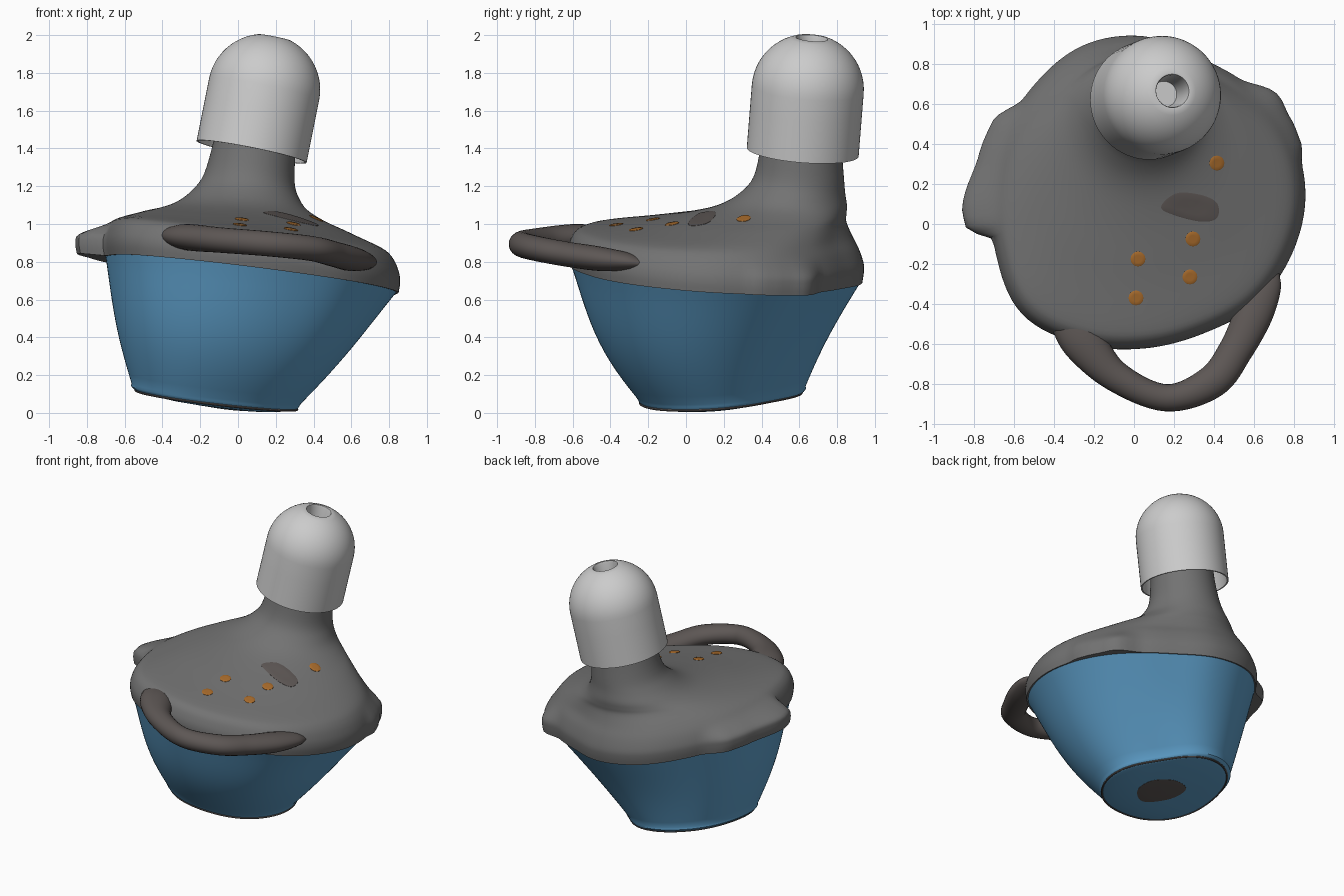
import bpy, bmesh, math
from mathutils import Vector
from mathutils.bvhtree import BVHTree

if "Cube" in bpy.data.objects:
    bpy.data.objects.remove(bpy.data.objects["Cube"])

N = 128


def material(name, col):
    m = bpy.data.materials.new(name)
    m.diffuse_color = (*col, 1)
    m.use_nodes = True
    m.node_tree.nodes["Principled BSDF"].inputs["Base Color"].default_value = m.diffuse_color
    return m


BLUE = material("blue", (0.11, 0.34, 0.58))
GREY = material("mid_grey", (0.17, 0.17, 0.17))
DARK = material("dark_brown_grey", (0.11, 0.095, 0.09))
ORANGE = material("orange", (0.40, 0.15, 0.025))


def catmull(rows, steps):
    """Smooth interpolation through a list of tuples."""
    out = []
    for i in range(len(rows) - 1):
        p0, p1 = rows[max(i - 1, 0)], rows[i]
        p2, p3 = rows[i + 1], rows[min(i + 2, len(rows) - 1)]
        for k in range(steps):
            t = k / steps
            out.append(tuple(0.5 * (2 * b + (c - a) * t + (2 * a - 5 * b + 4 * c - d) * t * t
                                    + (3 * b - a - 3 * c + d) * t ** 3)
                             for a, b, c, d in zip(p0, p1, p2, p3)))
    return out + [tuple(rows[-1])]


def skin(name, rings, mat=None, close=False, caps=True):
    """Loft a surface over rings of equal point count."""
    bm = bmesh.new()
    vs = [[bm.verts.new(p) for p in r] for r in rings]
    n = len(rings[0])
    pairs = list(zip(vs, vs[1:])) + ([(vs[-1], vs[0])] if close else [])
    for a, b in pairs:
        for i in range(n):
            j = (i + 1) % n
            bm.faces.new((a[i], a[j], b[j], b[i]))
    if caps and not close:
        bm.faces.new(vs[0])
        bm.faces.new(vs[-1])
    bmesh.ops.recalc_face_normals(bm, faces=bm.faces)
    tree = BVHTree.FromBMesh(bm)
    me = bpy.data.meshes.new(name)
    bm.to_mesh(me)
    bm.free()
    ob = bpy.data.objects.new(name, me)
    bpy.context.collection.objects.link(ob)
    if mat:
        me.materials.append(mat)
    return tree


# lid outline: radius every 22.5 degrees, plus two side tabs (angle, extra)
RADII = [.805, .785, .745, .725, .775, .79, .765, .755, .76, .80, .86, .82, .78, .765, .79, .80]
OUTLINE = [r[0] for r in catmull([(RADII[i % 16],) for i in range(-2, 19)], N // 16)][N // 8:N // 8 + N]
TABS = [(0, 0), (9, 0), (18, .03), (27, .04), (36, .065), (50, 0), (142, 0), (156, .08),
        (167, .09), (186, .145), (191, .13), (198, 0), (360, 0)]


def tab(deg):
    for (a, x), (b, y) in zip(TABS, TABS[1:]):
        if a <= deg <= b:
            t = (deg - a) / (b - a)
            return x + (y - x) * t * t * (3 - 2 * t)
    return 0


def ring(cx, cy, s, mix, bump, a, sx, sy, skew=0):
    """Outline ring blended to a circle, lying on the plane z = a + sx*x + sy*y."""
    pts = []
    for i in range(N):
        th = 2 * math.pi * i / N
        r = s * (OUTLINE[i] / .78 * (1 - mix) + mix) + max(bump, 0) * tab(360 * i / N)
        r -= skew * math.cos(th - math.pi / 4) ** 5
        x, y = cx + r * math.cos(th), cy + r * math.sin(th)
        pts.append((x, y, a + sx * x + sy * y))
    return pts


# lid with spout neck
lid_rows = [
    (.05, .16, .775, 0, 1, .745, -.118, -.06),
    (.05, .16, .783, 0, 1, .80, -.118, -.065),
    (.05, .165, .777, 0, .9, .855, -.116, -.07),
    (.05, .17, .747, 0, .15, .92, -.115, -.06),
    (.05, .19, .690, 0, 0, .965, -.115, -.03),
    (.045, .30, .550, .4, 0, 1.014, -.11, 0),
    (.03, .42, .430, .8, 0, 1.055, -.09, 0),
    (.025, .51, .342, 1, 0, 1.10, -.07, 0),
    (.04, .563, .280, 1, 0, 1.165, -.07, 0),
    (.06, .597, .240, 1, 0, 1.265, -.1, -.03),
    (.085, .610, .217, 1, 0, 1.44, -.2, -.06),
    (.10, .617, .210, 1, 0, 1.60, -.2, -.08)]
under = ring(.05, .16, .70, 0, 0, .75, -.118, -.06)
lid = skin("lid", [under] + [ring(*r) for r in catmull(lid_rows, 4)], GREY)

# tapering cup, its base egg-shaped and slightly domed
cup_rings = []
for k in range(15):
    t = k / 14
    bow = math.sin(math.pi * t ** 1.2)
    cup_rings.append(ring(.05 - .15 * t, .16 + .04 * t - .03 * bow, .768 - .325 * t + .018 * bow,
                          t, 0, .752 - .672 * t, -.118 - .007 * t, -.06 + .13 * t, .075 * t))
for s, z in ((.44, .066), (.432, .054), (.418, .045), (.40, .04), (.3, .025), (.2, .016), (.1, .011), (.02, .01)):
    cup_rings.append(ring(-.1 + (.415 - s) * .2, .2 - (.415 - s) * .2, s, 1, 0, z, -.125, .07, .172 * s))
cup = skin("cup", cup_rings, BLUE)

# dark trim ring round the base
skin("base_trim", [ring(-.1, .2, .422 + .007 * math.cos(u), 1, 0, .047 + .007 * math.sin(u), -.125, .07, .073)
                   for u in [k * math.pi / 4 for k in range(8)]], DARK, close=True)

# soft cap over the spout, leaning with the neck
axis = Vector((.2, .08, 1)).normalized()
side = axis.cross(Vector((0, 1, 0))).normalized()
other = axis.cross(side)
foot = Vector((.072, .618, 1.382))


def disc(c, r, u, v, n, r2=None):
    return [c + r * math.cos(2 * math.pi * i / n) * u + (r2 or r) * math.sin(2 * math.pi * i / n) * v
            for i in range(n)]


profile = [(.2, .36), (.275, .30), (.287, 0), (.297, 0), (.297, .1), (.297, .22)]
profile += [(.297 * math.cos(math.radians(a)), .34 + .292 * math.sin(math.radians(a))) for a in range(0, 73, 6)]
profile += [(.084, .616), (.08, .60), (.072, .5), (.065, .4)]
skin("spout_cap", [disc(foot + axis * h, r, side, other, 64) for r, h in profile])

# carrying handle: x, y, z, half width, half height
path = catmull([(-.33, -.45, .94, .10, .05), (-.255, -.585, .93, .11, .07), (-.095, -.76, .915, .078, .067),
                (.16, -.870, .895, .068, .066), (.39, -.79, .87, .083, .066), (.51, -.63, .84, .085, .066),
                (.60, -.45, .815, .095, .064), (.66, -.30, .80, .08, .045), (.69, -.23, .79, .04, .02)], 8)
tube = []
for i, p in enumerate(path):
    a, b = path[max(i - 1, 0)], path[min(i + 1, len(path) - 1)]
    tan = (Vector(b[:3]) - Vector(a[:3])).normalized()
    u = tan.cross(Vector((0, 0, 1))).normalized()
    tube.append(disc(Vector(p[:3]), p[3], u, u.cross(tan), 24, p[4]))
skin("handle", tube, DARK)


def pad(name, pts, tree, up, mat, lift=.004):
    """Thin inlay following the surface above or below it."""
    c = sum((Vector(p) for p in pts), Vector((0, 0))) / len(pts)
    rings = []
    for s, h in ((.05, lift), (.5, lift), (.92, lift), (1, lift * .5), (1, -.01)):
        r = []
        for p in pts:
            q = c + (Vector(p) - c) * s
            hit = tree.ray_cast(Vector((q.x, q.y, 3 * up)), Vector((0, 0, -up)))[0]
            r.append((q.x, q.y, hit.z + h * up))
        rings.append(r)
    skin(name, rings, mat)


def rounded(pts):
    n = len(pts)
    return catmull([pts[i % n] for i in range(-2, n + 3)], 6)[12:12 + 6 * n]


# orange buttons, vent inlay on the lid and inlay under the base
for k, (x, y) in enumerate([(.01, -.37), (.02, -.175), (.28, -.265), (.295, -.075), (.415, .305)]):
    pad(f"button_{k + 1}", [tuple(p) for p in disc(Vector((x, y)), .037, Vector((1, 0)), Vector((0, 1)), 24)],
        lid, 1, ORANGE)
pad("vent_inlay", rounded([(.135, .085), (.21, .153), (.33, .147), (.415, .105), (.415, .03), (.335, .012),
                           (.2, .045)]), lid, 1, DARK, .003)
pad("base_inlay", rounded([(.06, .11), (.05, .25), (-.09, .32), (-.24, .26), (-.23, .11), (-.08, .0)]),
    cup, -1, DARK, .003)

# smooth shading with crisp rims
bpy.ops.object.select_all(action='SELECT')
bpy.context.view_layer.objects.active = bpy.data.objects["lid"]
bpy.ops.object.shade_smooth_by_angle(angle=math.radians(40))
